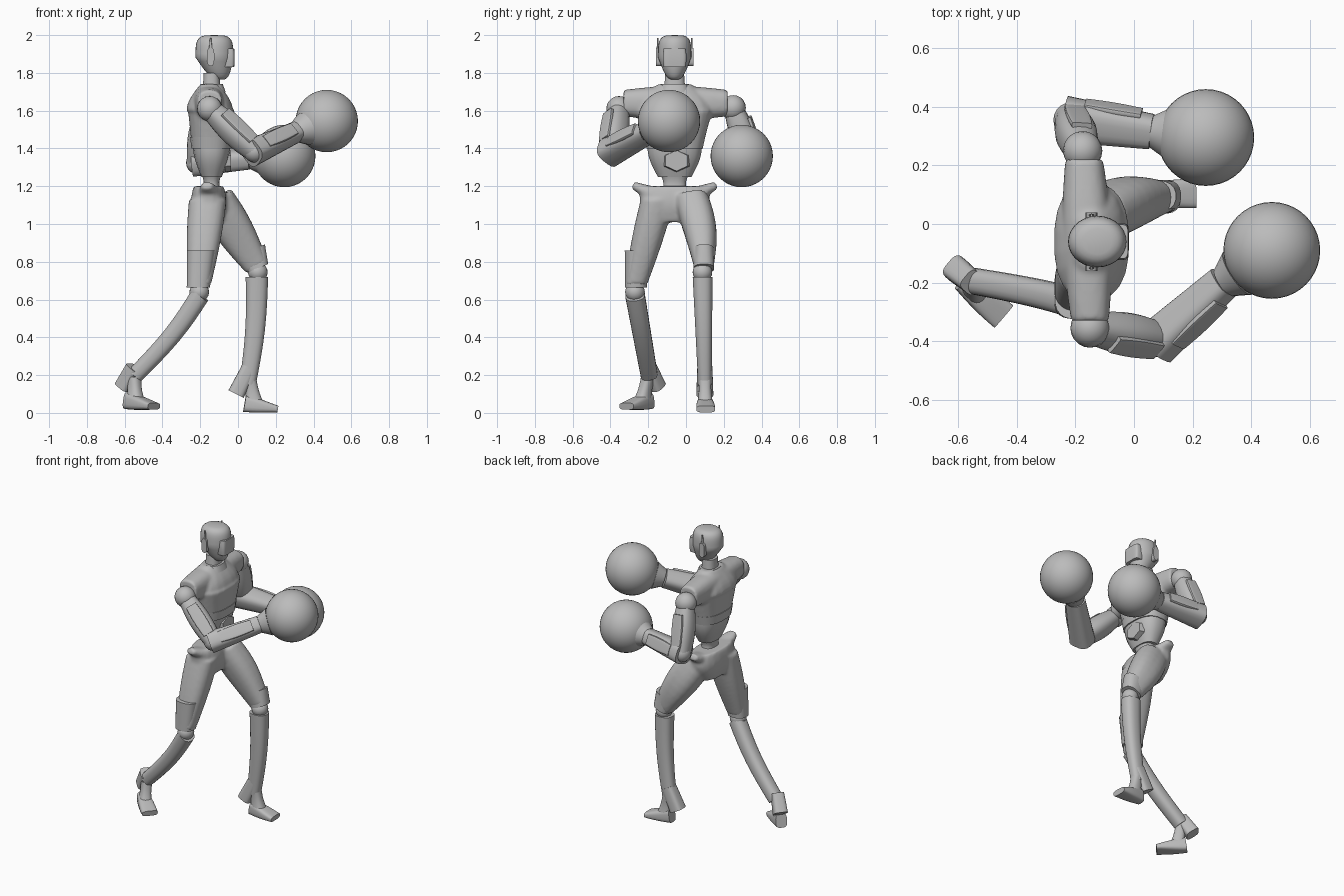
import bpy, bmesh, math
from mathutils import Vector

default_cube = bpy.data.objects.get("Cube")
if default_cube:
    bpy.data.objects.remove(default_cube, do_unlink=True)

# One flat colour for the whole figure
shade = (.5, .5, .5, 1)
grey = bpy.data.materials.new("plain grey")
grey.use_nodes = True
grey.diffuse_color = shade
grey.node_tree.nodes["Principled BSDF"].inputs["Base Color"].default_value = shade

X, Y, Z = Vector((1, 0, 0)), Vector((0, 1, 0)), Vector((0, 0, 1))
MIDDLE = -.06
STEPS = 8


def signed_power(value, exponent):
    return math.copysign(abs(value) ** exponent, value)


def skin(bm, start, end, size, tip=None, bulge=0, bow=(0, 0, 0), side=X, axis=None, power=2.5, sides=20):
    """Tapered tube of superellipses; size and tip are half widths along side and across it."""
    start, end, bow = Vector(start), Vector(end), Vector(bow)
    size, tip = Vector(size), Vector(tip or size)
    along = (Vector(axis) if axis else end - start).normalized()
    u = (side - along * side.dot(along)).normalized()
    v = along.cross(u)
    previous = None
    for step in range(STEPS + 1):
        f = step / STEPS
        swell = math.sin(math.pi * f)
        centre = start.lerp(end, f) + bow * swell
        half = size.lerp(tip, f) * (1 + bulge * swell)
        ring = []
        for k in range(sides):
            angle = math.tau * (k + .5) / sides
            p = signed_power(math.cos(angle), 2 / power) * half.x
            q = signed_power(math.sin(angle), 2 / power) * half.y
            ring.append(bm.verts.new(centre + u * p + v * q))
        if previous:
            for k in range(sides):
                m = (k + 1) % sides
                bm.faces.new((previous[k], previous[m], ring[m], ring[k]))
        else:
            bm.faces.new(ring[::-1])
        previous = ring
    bm.faces.new(previous)


def finish(name, bm, fuse=False):
    bmesh.ops.recalc_face_normals(bm, faces=bm.faces)
    mesh = bpy.data.meshes.new(name)
    bm.to_mesh(mesh)
    bm.free()
    mesh.materials.append(grey)
    ob = bpy.data.objects.new(name, mesh)
    bpy.context.collection.objects.link(ob)
    if fuse:
        remesh = ob.modifiers.new("fuse", 'REMESH')
        remesh.mode, remesh.voxel_size, remesh.use_smooth_shade = 'VOXEL', .01, True
        soften = ob.modifiers.new("soften", 'SMOOTH')
        soften.factor, soften.iterations = .5, 6
    bpy.ops.object.select_all(action='DESELECT')
    ob.select_set(True)
    bpy.context.view_layer.objects.active = ob
    bpy.ops.object.shade_smooth_by_angle(angle=math.radians(35))


def part(name, *pieces, fuse=False):
    bm = bmesh.new()
    for piece in pieces:
        skin(bm, **piece)
    finish(name, bm, fuse)


def ball(name, centre, radius, segments=20):
    bm = bmesh.new()
    bmesh.ops.create_uvsphere(bm, u_segments=segments, v_segments=segments // 2, radius=radius)
    bmesh.ops.translate(bm, verts=bm.verts, vec=centre)
    finish(name, bm)


def upright(low, high, x=-.14, **shape):
    """A vertical piece on the body's middle line."""
    return dict(start=(x, MIDDLE, low), end=(x, MIDDLE, high), axis=Z, **shape)


# Head: a sphere narrowed towards a flat chin that stays near the face
bm = bmesh.new()
bmesh.ops.create_uvsphere(bm, u_segments=28, v_segments=18, radius=1)
for vert in bm.verts:
    jaw = max(0, -vert.co.z)
    width = (1 - vert.co.z ** 4) ** .25 / max(.1, (1 - vert.co.z ** 2) ** .5)
    vert.co.x *= width * (1 - jaw / 2)
    vert.co.y *= width * (1 - jaw / 2)
    vert.co = Vector((vert.co.x * .1 + jaw * .03 - .125, vert.co.y * .088 + MIDDLE, vert.co.z * .118 + 1.882))
finish("head", bm)

# Face, neck and ear pieces
part("visor", upright(1.83, 1.93, x=-.05, size=(.03, .058), bulge=.08, power=5, sides=24))
part("neck", upright(1.66, 1.8, size=(.05, .06), tip=(.042, .05)))
part("collar", upright(1.7, 1.74, size=(.075, .085), tip=(.06, .07)))
for label, s in (("left", 1), ("right", -1)):
    ear = Vector((-.145, MIDDLE + s * .09, 1.885))
    part(label + "_ear", dict(start=ear - Y * s * .02, end=ear + Y * s * .01, size=(.02, .048), power=3))
    part(label + "_antenna", dict(start=ear, end=ear + Z * .1, size=(.012, .006), tip=(.004, .004)))

# Chest fused with the shoulder yoke
part("chest",
     upright(1.41, 1.6, size=(.105, .15), tip=(.125, .2)),
     upright(1.6, 1.74, x=-.15, size=(.125, .2), tip=(.05, .09), bulge=.15),
     dict(start=(-.15, -.33, 1.64), end=(-.17, .22, 1.64), size=(.065, .07), bulge=.3, axis=Y),
     fuse=True)

# Abdomen, belly plate and waist
part("waist_band", upright(1.4, 1.46, size=(.108, .15), tip=(.114, .163)))
part("abdomen", upright(1.25, 1.41, size=(.055, .09), tip=(.1, .146), bulge=.1))
part("belly_plate", dict(start=(-.07, -.05, 1.335), end=(-.038, -.05, 1.335),
                         size=(.078, .06), tip=(.068, .055), side=Y, power=2, sides=6))
part("spine", upright(1.15, 1.27, size=(.055, .08), bulge=-.25))

# Pelvis with flared hip tips, fused with both thighs
hips = [dict(start=(-.15, MIDDLE + s * .12, 1.16), end=(-.165, MIDDLE + s * .22, 1.205),
             size=(.07, .04), tip=(.03, .02)) for s in (1, -1)]
part("trousers",
     upright(1.01, 1.2, x=-.155, size=(.07, .12), tip=(.08, .17), bulge=.25),
     dict(start=(-.12, .03, 1.13), end=(.1, .095, .775), size=(.1, .09), tip=(.066, .052),
          bulge=.2, bow=(0, .015, 0)),
     dict(start=(-.16, -.15, 1.13), end=(-.205, -.265, .68), size=(.1, .09), tip=(.063, .06),
          bulge=.1, axis=Z),
     *hips, fuse=True)

# Cuffs, knees and shins
part("left_cuff", dict(start=(.065, .095, .86), end=(.105, .095, .765), size=(.085, .055), tip=(.06, .055)))
part("right_cuff", dict(start=(-.195, -.255, .86), end=(-.21, -.265, .665),
                        size=(.075, .07), tip=(.062, .058), axis=Z))
ball("left_knee", (.105, .087, .745), .052)
ball("right_knee", (-.205, -.27, .64), .052)
part("left_shin", dict(start=(.1, .088, .72), end=(.05, .1, .15), size=(.06, .053), tip=(.045, .036),
                       bow=(.015, 0, 0), axis=Z))
part("right_shin", dict(start=(-.2, -.27, .625), end=(-.545, -.195, .2), size=(.052, .052), tip=(.045, .045),
                        bow=(.025, 0, 0), side=Y))


def foot(label, heel, toe, ankle, spur):
    """A wedge shoe, a stub up to the ankle and a spur behind the heel."""
    heel, toe, ankle = Vector(heel), Vector(toe), Vector(ankle)
    across = (toe - heel).cross(Z)
    instep = heel.lerp(toe, .3)
    part(label + "_foot", dict(start=heel + Z * .05, end=toe + Z * .02, size=(.036, .045), tip=(.05, .018),
                               bulge=.1, side=across, power=3.5))
    part(label + "_ankle", dict(start=instep + Z * .05, end=ankle, size=(.042, .05), tip=(.036, .036),
                                bulge=-.15, side=across, axis=Z))
    part(label + "_spur", dict(start=ankle + Z * .05, end=spur, size=(.04, .04), tip=(.045, .045),
                               side=across, power=3.5))


foot("left", (.035, .1, 0), (.21, .105, 0), (.06, .1, .19), (-.01, .1, .1))
foot("right", (-.585, -.195, .015), (-.445, -.315, .015), (-.55, -.2, .19), (-.605, -.155, .135))


def arm(label, shoulder, elbow, wrist, glove):
    """Shoulder ball, sleeve, elbow, flared forearm, plates and a round glove."""
    shoulder, elbow, wrist, glove = map(Vector, (shoulder, elbow, wrist, glove))
    top = shoulder.lerp(elbow, .1)
    across = (wrist - elbow).cross(elbow - top).normalized()
    outward = across if across.y * shoulder.y > 0 else -across
    ball(label + "_shoulder", shoulder, .067)
    part(label + "_upper_arm", dict(start=top, end=elbow, size=(.055, .055), bulge=.25, side=across))
    ball(label + "_elbow", elbow, .06)
    part(label + "_forearm", dict(start=elbow.lerp(wrist, -.08), end=wrist, size=(.076, .067), tip=(.058, .052),
                                  side=across, power=3))
    part(label + "_wrist_flare", dict(start=wrist, end=wrist.lerp(glove, .3), size=(.055, .055),
                                      tip=(.088, .088), side=across, power=2))
    for place, a, b in (("sleeve", top, elbow), ("forearm", elbow, wrist)):
        part(f"{label}_{place}_plate", dict(start=a.lerp(b, .15) + outward * .065, end=a.lerp(b, .85) + outward * .06,
                                            size=(.035, .01), bulge=.15, side=(b - a).cross(outward), power=5))
    ball(label + "_glove", glove, .165, segments=40)


arm("left", (-.175, .25, 1.615), (-.215, .355, 1.325), (.06, .315, 1.345), (.245, .295, 1.36))
arm("right", (-.15, -.355, 1.61), (.09, -.395, 1.385), (.305, -.2, 1.485), (.47, -.09, 1.545))
